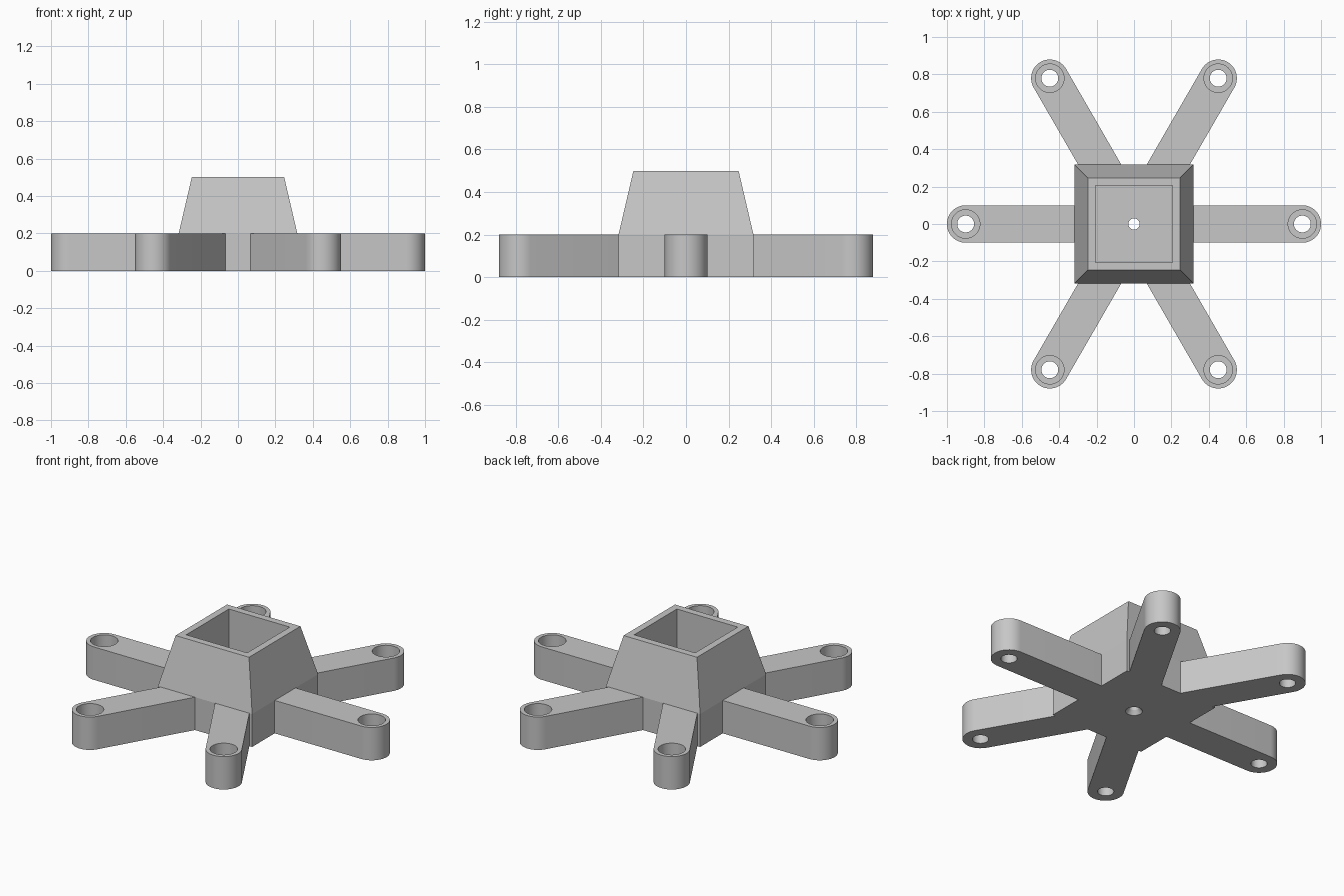
import bpy, bmesh
from math import cos, sin, pi, radians
from mathutils import Matrix

cube = bpy.data.objects.get("Cube")
if cube:
    bpy.data.objects.remove(cube, do_unlink=True)

grey = bpy.data.materials.new("plain grey")
grey.use_nodes = True
colour = (0.57, 0.57, 0.57, 1)
grey.diffuse_color = colour
grey.node_tree.nodes["Principled BSDF"].inputs["Base Color"].default_value = colour


def loft(name, sections, turn=0.0):
    """Closed solid through a stack of (outline, z) sections."""
    bm = bmesh.new()
    rings = [[bm.verts.new((x, y, z)) for x, y in outline] for outline, z in sections]
    n = len(rings[0])
    for low, high in zip(rings, rings[1:]):
        for i in range(n):
            j = (i + 1) % n
            bm.faces.new((low[i], low[j], high[j], high[i]))
    bm.faces.new(rings[0][::-1])
    bm.faces.new(rings[-1])
    bm.transform(Matrix.Rotation(turn, 4, "Z"))
    bmesh.ops.recalc_face_normals(bm, faces=bm.faces)
    mesh = bpy.data.meshes.new(name)
    bm.to_mesh(mesh)
    bm.free()
    mesh.materials.append(grey)
    ob = bpy.data.objects.new(name, mesh)
    bpy.context.collection.objects.link(ob)
    return ob


def square(h):
    return [(-h, -h), (h, -h), (h, h), (-h, h)]


def circle(r, cx=0.0, n=48):
    return [(cx + r * cos(2 * pi * i / n), r * sin(2 * pi * i / n)) for i in range(n)]


def combine(target, tool, operation):
    """Apply a boolean to the target and remove the tool."""
    mod = target.modifiers.new("combine", "BOOLEAN")
    mod.operation, mod.solver, mod.object = operation, "EXACT", tool
    bpy.context.view_layer.objects.active = target
    bpy.ops.object.modifier_apply(modifier=mod.name)
    bpy.data.objects.remove(tool, do_unlink=True)


ARM_HEIGHT, HALF_WIDTH, REACH = 0.2, 0.1, 0.9
FLOOR, SEAT = 0.05, 0.08

# Tapered hub
hub = loft("six_arm_hub", [(square(0.317), 0), (square(0.317), ARM_HEIGHT), (square(0.247), 0.5)])

# Round-ended arms
arm_outline = [(0.2, -HALF_WIDTH)]
arm_outline += [(REACH + HALF_WIDTH * cos(a), HALF_WIDTH * sin(a))
                for a in (radians(-90 + 7.5 * i) for i in range(25))]
arm_outline += [(0.2, HALF_WIDTH)]
angles = [i * pi / 3 for i in range(6)]
for a in angles:
    combine(hub, loft("arm", [(arm_outline, 0), (arm_outline, ARM_HEIGHT)], a), "UNION")

# Square socket and countersunk centre hole
combine(hub, loft("socket", [(square(0.205), FLOOR), (square(0.205), 0.6)]), "DIFFERENCE")
combine(hub, loft("centre_hole", [(circle(0.047), -0.001), (circle(0.03), 0.025),
                                  (circle(0.03), 0.1)]), "DIFFERENCE")

# Stepped screw holes at the arm tips
for a in angles:
    narrow, wide = circle(0.045, REACH), circle(0.076, REACH)
    combine(hub, loft("screw_hole", [(narrow, -0.1), (narrow, SEAT),
                                     (wide, SEAT), (wide, 0.3)], a), "DIFFERENCE")

# Smooth the round walls, keep the edges crisp
bpy.ops.object.select_all(action="DESELECT")
hub.select_set(True)
bpy.context.view_layer.objects.active = hub
bpy.ops.object.shade_smooth_by_angle(angle=radians(12))
